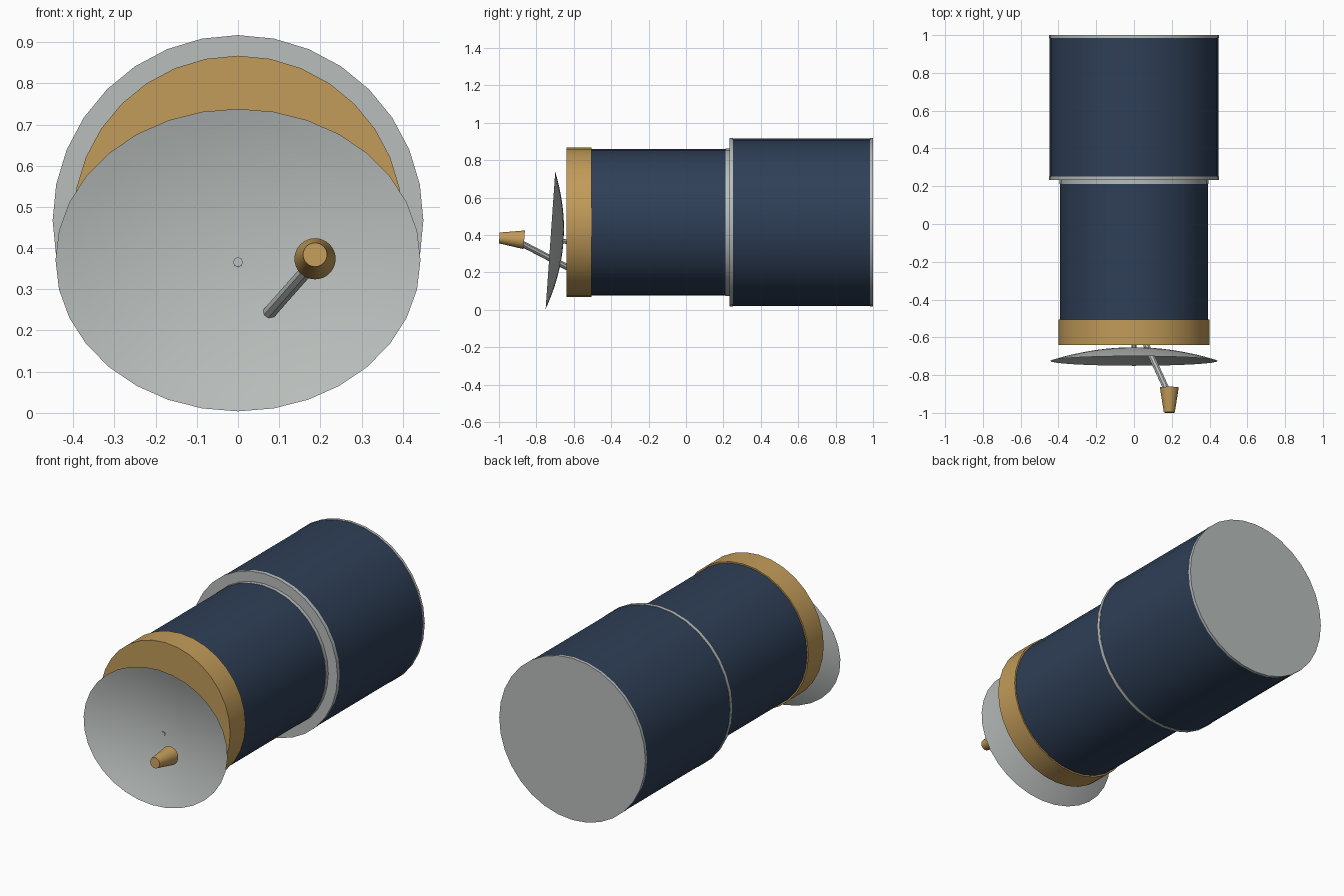
import bpy, bmesh, math
from mathutils import Vector, Matrix

cube = bpy.data.objects.get("Cube")
if cube:
    bpy.data.objects.remove(cube, do_unlink=True)

AXIS_Z = 0.467
SIDES = 32


def material(name, rgb):
    m = bpy.data.materials.new(name)
    m.use_nodes = True
    m.diffuse_color = (*rgb, 1)
    m.node_tree.nodes["Principled BSDF"].inputs["Base Color"].default_value = (*rgb, 1)
    return m


navy = material("navy insulation", (0.028, 0.05, 0.095))
gold = material("gold foil", (0.54, 0.33, 0.1))
silver = material("silver metal", (0.48, 0.51, 0.495))


def finish(bm, name, mat):
    bmesh.ops.recalc_face_normals(bm, faces=bm.faces)
    mesh = bpy.data.meshes.new(name)
    bm.to_mesh(mesh)
    bm.free()
    mesh.materials.append(mat)
    obj = bpy.data.objects.new(name, mesh)
    bpy.context.collection.objects.link(obj)
    bpy.ops.object.select_all(action='DESELECT')
    obj.select_set(True)
    bpy.context.view_layer.objects.active = obj
    bpy.ops.object.shade_smooth_by_angle(angle=math.radians(30))
    return obj


def tube(name, start, end, r1, r2, mat, sides=SIDES):
    """Capped cylinder or cone running from start to end."""
    a, b = Vector(start), Vector(end)
    d = b - a
    bm = bmesh.new()
    bmesh.ops.create_cone(bm, cap_ends=True, segments=sides, radius1=r1,
                          radius2=r2, depth=d.length)
    turn = Vector((0, 0, 1)).rotation_difference(d).to_matrix().to_4x4()
    bm.transform(Matrix.Translation((a + b) / 2) @ turn)
    return finish(bm, name, mat)


# Body sections along the y axis: name, start, end, radius, colour
sections = [
    ("front_collar", -0.64, -0.505, 0.4, gold),
    ("front_body", -0.51, 0.212, 0.392, navy),
    ("neck_ring", 0.212, 0.235, 0.394, silver),
    ("shoulder_ring", 0.232, 0.252, 0.45, silver),
    ("rear_body", 0.252, 0.985, 0.448, navy),
    ("rear_cap", 0.985, 1.0, 0.45, silver),
]
for name, y0, y1, r, mat in sections:
    tube(name, (0, y0, AXIS_Z), (0, y1, AXIS_Z), r, r, mat)

# Shallow oval dish, tipped slightly upwards
bm = bmesh.new()
RINGS, DEPTH = 10, 0.07
center = bm.verts.new((0, 0, 0))
previous = None
for i in range(1, RINGS + 1):
    t = i / RINGS
    ring = []
    for k in range(SIDES):
        a = math.tau * k / SIDES
        ring.append(bm.verts.new((0.443 * t * math.sin(a), -DEPTH * t * t,
                                  0.368 * t * math.cos(a))))
    for k in range(SIDES):
        n = (k + 1) % SIDES
        if previous:
            bm.faces.new((previous[k], ring[k], ring[n], previous[n]))
        else:
            bm.faces.new((center, ring[k], ring[n]))
    previous = ring
bm.transform(Matrix.Translation((0, -0.655, 0.366))
             @ Matrix.Rotation(math.radians(-4), 4, 'X'))
finish(bm, "dish", silver)

# Dish mount, feed arm and feed horn
tube("dish_mount", (0, -0.63, 0.364), (0, -0.66, 0.366), 0.012, 0.012, silver, 8)
tube("feed_arm", (0.06, -0.63, 0.225), (0.175, -0.88, 0.355), 0.017, 0.017, silver, 8)
tube("feed_horn", (0.187, -0.865, 0.374), (0.187, -0.998, 0.384), 0.05, 0.029, gold)
